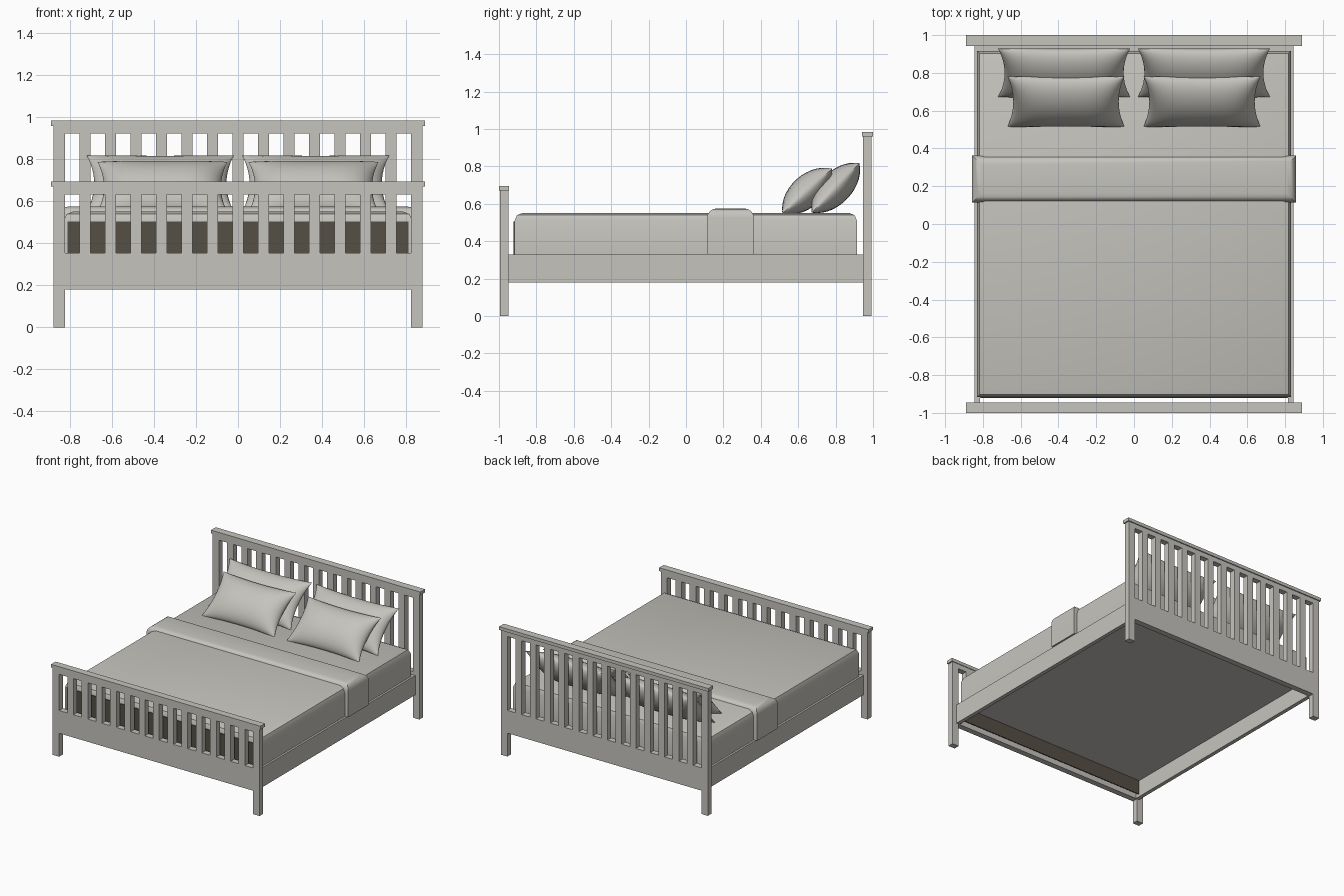
import bpy, bmesh, math
from mathutils import Matrix, Vector

if "Cube" in bpy.data.objects:
    bpy.data.objects.remove(bpy.data.objects["Cube"])


def material(name, rgb):
    m = bpy.data.materials.new(name)
    m.diffuse_color = (*rgb, 1)
    m.use_nodes = True
    m.node_tree.nodes["Principled BSDF"].inputs["Base Color"].default_value = m.diffuse_color
    return m


GREY = material("warm_light_grey", (0.56, 0.55, 0.51))
BROWN = material("dark_brown", (0.09, 0.08, 0.06))


def finish(name, bm, mat, smooth=False):
    bmesh.ops.recalc_face_normals(bm, faces=bm.faces[:])
    mesh = bpy.data.meshes.new(name)
    bm.to_mesh(mesh)
    bm.free()
    mesh.materials.append(mat)
    ob = bpy.data.objects.new(name, mesh)
    bpy.context.collection.objects.link(ob)
    if smooth:
        bpy.context.view_layer.objects.active = ob
        ob.select_set(True)
        bpy.ops.object.shade_smooth_by_angle(angle=math.radians(40))
        ob.select_set(False)
    return ob


def add_box(bm, x, y, z):
    """Add a box from three (low, high) ranges."""
    size = [b - a for a, b in (x, y, z)]
    mid = Vector([(a + b) / 2 for a, b in (x, y, z)])
    return bmesh.ops.create_cube(
        bm, size=1, matrix=Matrix.Translation(mid) @ Matrix.Diagonal((*size, 1)))["verts"]


def box(name, x, y, z, mat):
    bm = bmesh.new()
    add_box(bm, x, y, z)
    return finish(name, bm, mat)


def soft_box(name, x, y, z, radius, segments):
    """Box with its top edges rounded."""
    bm = bmesh.new()
    add_box(bm, x, y, z)
    top = [e for e in bm.edges if all(v.co.z > z[1] - 1e-4 for v in e.verts)]
    bmesh.ops.bevel(bm, geom=top, offset=radius, segments=segments,
                    profile=0.5, affect='EDGES')
    return finish(name, bm, GREY, True)


def end_board(name, y, cap_y, height):
    """Posts, lower panel, evenly spaced slats, top rail and cap."""
    bm = bmesh.new()
    for s in (-1, 1):
        add_box(bm, sorted((s * 0.825, s * 0.88)), y, (0, height - 0.025))
    add_box(bm, (-0.825, 0.825), y, (0.18, 0.355))
    add_box(bm, (-0.825, 0.825), y, (height - 0.062, height - 0.025))
    for i in range(13):
        c = (i - 6) * 0.1215
        add_box(bm, (c - 0.026, c + 0.026), y, (0.355, height - 0.062))
    add_box(bm, (-0.89, 0.89), cap_y, (height - 0.025, height))
    return finish(name, bm, GREY)


def pillow(name, centre, width, length, thick, tilt):
    """Two bulged sheets joined at a pinched seam with pointed corners."""
    bm = bmesh.new()
    nu, nv = 24, 16
    for side in (-1, 1):
        rows = []
        for j in range(nv + 1):
            v = -math.cos(math.pi * j / nv)
            row = []
            for i in range(nu + 1):
                u = -math.cos(math.pi * i / nu)
                px = width / 2 * u * (1 - 0.10 * (1 - v * v))
                py = length / 2 * v * (1 - 0.08 * (1 - u * u))
                bulge = max(0, (1 - u ** 4) * (1 - v * v)) ** 0.6
                row.append(bm.verts.new((px, py, side * thick / 2 * bulge)))
            rows.append(row)
        for a, b in zip(rows, rows[1:]):
            for i in range(nu):
                bm.faces.new((a[i], a[i + 1], b[i + 1], b[i]))
    bmesh.ops.remove_doubles(bm, verts=bm.verts[:], dist=1e-4)
    bm.transform(Matrix.Translation(centre) @ Matrix.Rotation(math.radians(tilt), 4, 'X'))
    return finish(name, bm, GREY, True)


# Slatted frame ends
end_board("headboard", (0.947, 0.992), (0.942, 1.0), 0.985)
end_board("footboard", (-0.995, -0.95), (-1.0, -0.945), 0.695)

# Side rails and the base under the mattress
for label, s in (("left", -1), ("right", 1)):
    box(label + "_side_rail", sorted((s * 0.815, s * 0.845)), (-0.95, 0.947), (0.18, 0.33), GREY)
box("bed_base", (-0.815, 0.815), (-0.92, 0.947), (0.31, 0.33), GREY)

# Mattress with a dark end panel at the foot
soft_box("mattress", (-0.83, 0.83), (-0.917, 0.915), (0.33, 0.552), 0.045, 2)
box("mattress_end_panel", (-0.813, 0.813), (-0.922, -0.915), (0.2, 0.505), BROWN)

# Folded blanket across the bed
soft_box("folded_blanket", (-0.858, 0.858), (0.113, 0.363), (0.33, 0.575), 0.05, 4)

# Two leaning pillows on each side
for label, s in (("left", -1), ("right", 1)):
    pillow(label + "_back_pillow", (s * 0.37, 0.80, 0.685), 0.70, 0.37, 0.17, 46)
    pillow(label + "_front_pillow", (s * 0.36, 0.648, 0.668), 0.62, 0.36, 0.17, 42)
